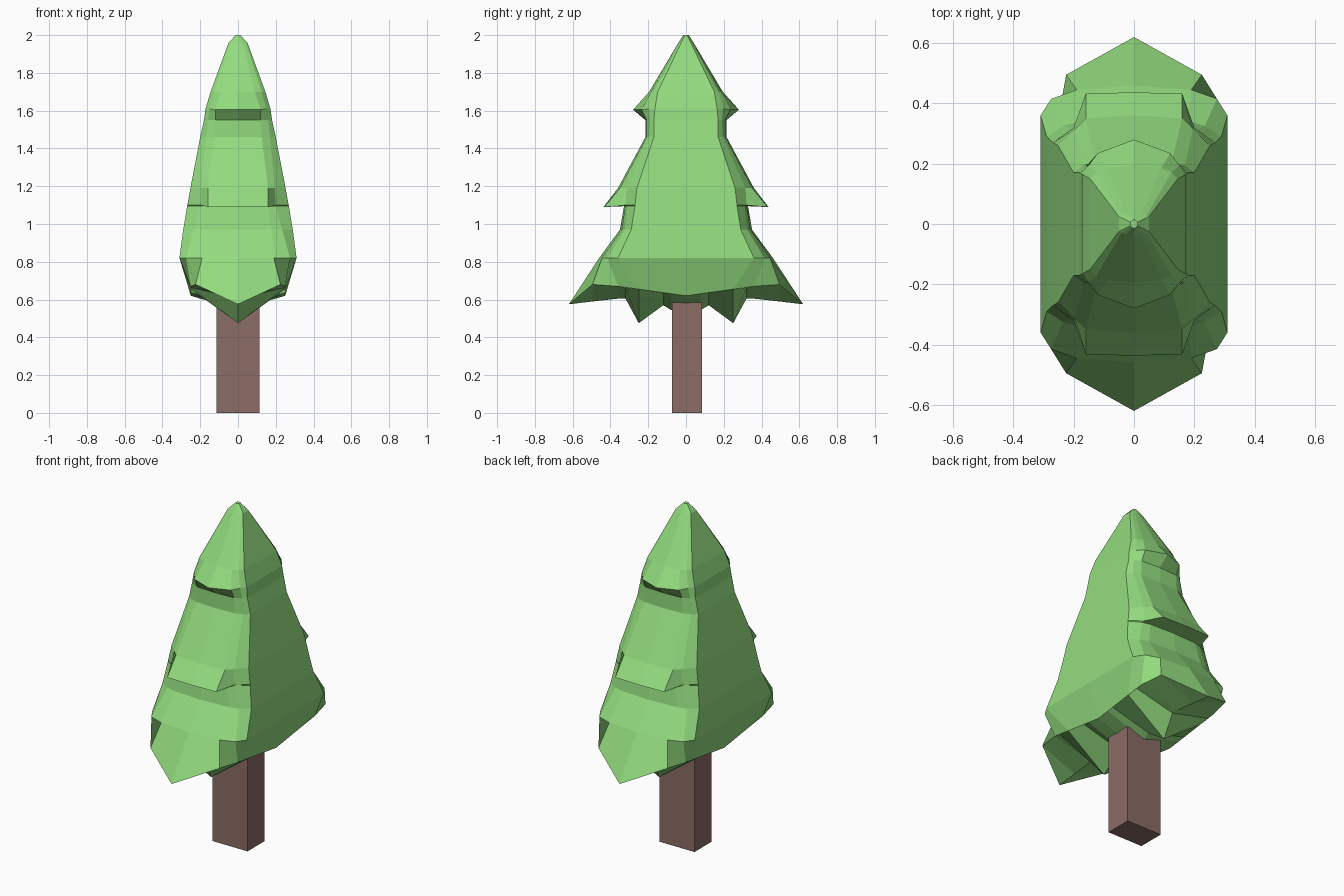
import bpy, bmesh

if "Cube" in bpy.data.objects:
    bpy.data.objects.remove(bpy.data.objects["Cube"])


def material(name, rgb):
    m = bpy.data.materials.new(name)
    m.diffuse_color = (*rgb, 1)
    m.use_nodes = True
    m.node_tree.nodes["Principled BSDF"].inputs["Base Color"].default_value = m.diffuse_color
    return m


def add_object(name, bm, mat):
    bmesh.ops.remove_doubles(bm, verts=bm.verts, dist=0.001)
    bmesh.ops.recalc_face_normals(bm, faces=bm.faces)
    mesh = bpy.data.meshes.new(name)
    bm.to_mesh(mesh)
    bm.free()
    mesh.materials.append(mat)
    ob = bpy.data.objects.new(name, mesh)
    bpy.context.collection.objects.link(ob)
    return ob


# Foliage levels: z, side x, side y, corner x/y, lip x/y, centre y, lip droop
LEVELS = [
    (2.00, .012, .006, .010, .008, .006, .012, .015, 0),
    (1.96, .050, .025, .042, .030, .025, .035, .040, 0),
    (1.70, .145, .150, .125, .172, .090, .185, .195, 0),
    (1.61, .172, .165, .150, .195, .120, .235, .280, .005),
    (1.55, .180, .170, .160, .190, .120, .208, .215, 0),
    (1.46, .200, .170, .170, .195, .125, .208, .215, 0),
    (1.19, .252, .260, .195, .315, .160, .350, .360, 0),
    (1.10, .268, .270, .200, .320, .160, .432, .437, .010),
    (1.095, .269, .270, .200, .310, .155, .322, .328, 0),
    (0.97, .290, .290, .235, .325, .180, .340, .350, 0),
    (0.82, .310, .360, .275, .415, .190, .445, .460, 0),
]


def ring(quarter):
    # mirror a quarter outline (first point on the x axis, last on the y axis)
    half = quarter + [(-x, y, z) for x, y, z in quarter[-2::-1]]
    return half + [(x, -y, z) for x, y, z in half[-2:0:-1]]


rings = []
for z, sx, sy, cx, cy, lx, ly, my, droop in LEVELS:
    rings.append(ring([(sx, 0, z), (sx, sy, z), (cx, cy, z),
                       (lx, ly, z - droop), (0, my, z - droop)]))
# ragged hem, drooping to a point at front and back
rings.append(ring([(.25, 0, .62), (.25, .25, .655), (.25, .36, .67),
                   (.225, .495, .68), (0, .62, .575)]))

bm = bmesh.new()
loops = [[bm.verts.new(p) for p in r] for r in rings]
for a, b in zip(loops, loops[1:]):
    for i in range(len(a)):
        j = (i + 1) % len(a)
        bm.faces.new((a[i], a[j], b[j], b[i]))
bm.faces.new(loops[0])

# Zigzag underside: y, edge x, edge z, middle z
UNDER = [(0, .25, .62, .547), (.08, .25, .631, .545), (.12, .25, .637, .57),
         (.25, .25, .655, .475), (.32, .25, .664, .605),
         (.36, .25, .67, .605), (.495, .225, .68, .59), (.62, 0, .575, .575)]
for sy in (-1, 1):
    for sx in (-1, 1):
        for (y0, x0, e0, m0), (y1, x1, e1, m1) in zip(UNDER, UNDER[1:]):
            pts = [(0, sy * y0, m0), (sx * x0, sy * y0, e0)]
            if x1:
                pts.append((sx * x1, sy * y1, e1))
            pts.append((0, sy * y1, m1))
            bm.faces.new([bm.verts.new(p) for p in pts])
add_object("foliage", bm, material("leaf_green", (.29, .71, .21)))

# Trunk
bm = bmesh.new()
bmesh.ops.create_cube(bm, size=1)
for v in bm.verts:
    v.co = (v.co.x * .23, v.co.y * .16 + .005, (v.co.z + .5) * .6)
add_object("trunk", bm, material("bark_brown", (.26, .15, .13)))
